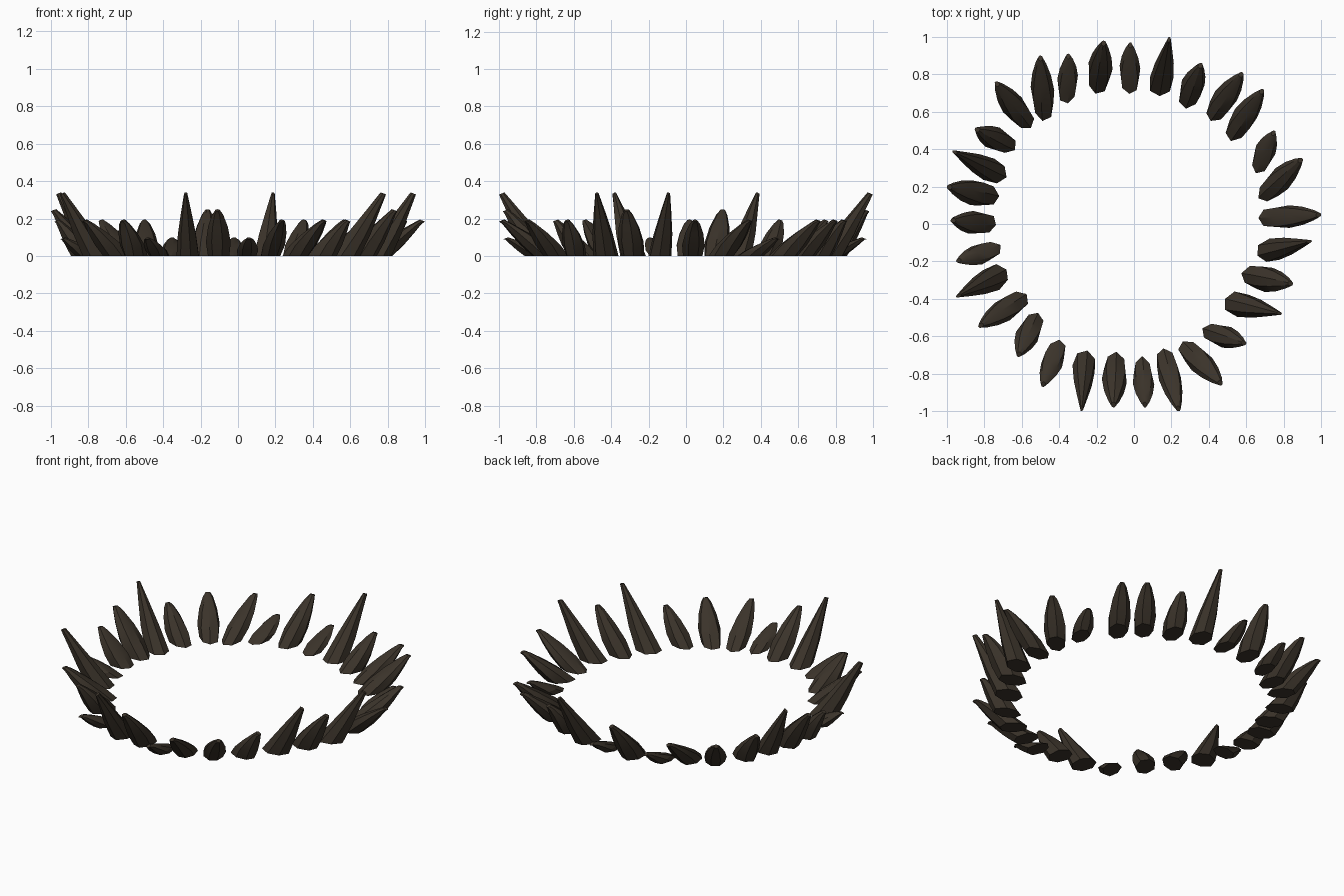
import bpy, bmesh, math, random
from mathutils import Vector

if "Cube" in bpy.data.objects:
    bpy.data.objects.remove(bpy.data.objects["Cube"])

random.seed(4)
rock = bpy.data.materials.new("dark brown rock")
rock.diffuse_color = (0.043, 0.033, 0.023, 1)
rock.use_nodes = True
rock.node_tree.nodes["Principled BSDF"].inputs["Base Color"].default_value = rock.diffuse_color

# Spike kinds: height, half width, base depth, sharpness of lean, (height fraction, width scale) rings
blunt = [(0, .86), (.3, 1), (.62, .8), (.88, .45), (1, .2)]
sharp = [(0, 1), (.35, .8), (.7, .45), (1, .13)]
kinds = {
    "A": (.34, .066, .17, 1.0, sharp),
    "B": (.25, .068, .17, 1.2, blunt),
    "C": (.195, .064, .17, 1.2, blunt),
    "D": (.10, .057, .16, 1.2, blunt),
}

# Each spike: kind, inner foot x y, outer tip x y (irregular ring, clockwise from the back)
spikes = [
    ("D", -.02, .69, -.02, .97), ("A", .13, .68, .19, 1.0), ("C", .27, .62, .36, .86),
    ("C", .40, .55, .58, .81), ("C", .51, .45, .69, .72), ("D", .65, .27, .75, .50),
    ("C", .67, .13, .90, .35), ("C", .66, .03, 1.0, .05), ("A", .65, -.16, .95, -.09),
    ("B", .57, -.27, .85, -.32), ("A", .48, -.41, .79, -.48), ("C", .36, -.56, .60, -.64),
    ("C", .25, -.63, .47, -.86), ("C", .15, -.66, .24, -1.0), ("D", .04, -.71, .06, -.98),
    ("B", -.10, -.68, -.11, -.98), ("A", -.26, -.67, -.28, -1.0), ("D", -.39, -.62, -.49, -.87),
    ("C", -.51, -.47, -.62, -.71), ("C", -.57, -.38, -.83, -.55), ("A", -.67, -.25, -.95, -.39),
    ("D", -.71, -.12, -.95, -.20), ("C", -.73, -.0, -.98, .02), ("B", -.72, .14, -1.0, .20),
    ("A", -.68, .25, -.97, .39), ("C", -.63, .40, -.85, .51), ("C", -.55, .51, -.74, .76),
    ("C", -.48, .55, -.50, .90), ("D", -.36, .64, -.35, .91), ("B", -.20, .69, -.16, .98),
]

SIDES = 7


def make_spike(name, kind, foot, tip):
    height, half_w, depth, lean, rings = kinds[kind]
    out = tip - foot
    length = out.length
    out.normalize()
    side = Vector((-out.y, out.x, 0))
    # irregular cross-section shared by all rings, so the facets run lengthwise
    spin = random.uniform(-.2, .2)
    wobble = [random.uniform(.93, 1.06) for _ in range(SIDES)]
    bm = bmesh.new()
    loops = []
    for t, w in rings:
        near = (length - .03) * t ** lean
        far = depth + (length - depth) * t ** .85
        loop = []
        for i in range(SIDES):
            a = math.pi + spin + math.tau * i / SIDES
            k = wobble[i] if t < 1 else 1
            p = foot + out * ((near + far) / 2 + k * math.cos(a) * (far - near) / 2)
            p += side * (k * math.sin(a) * half_w * w)
            p.z = height * t - (.006 if t == 1 else 0) * (1 + math.cos(a))
            loop.append(bm.verts.new(p))
        loops.append(loop)
    for lo, hi in zip(loops, loops[1:]):
        for i in range(SIDES):
            j = (i + 1) % SIDES
            bm.faces.new((lo[i], lo[j], hi[j], hi[i]))
    bm.faces.new(loops[0][::-1])
    bm.faces.new(loops[-1])
    bmesh.ops.recalc_face_normals(bm, faces=bm.faces)
    mesh = bpy.data.meshes.new(name)
    bm.to_mesh(mesh)
    bm.free()
    mesh.materials.append(rock)
    ob = bpy.data.objects.new(name, mesh)
    bpy.context.collection.objects.link(ob)
    bpy.context.view_layer.objects.active = ob
    ob.select_set(True)


# Ring of outward-leaning rock spikes
for n, (kind, fx, fy, tx, ty) in enumerate(spikes):
    make_spike(f"rock_spike_{n + 1}", kind, Vector((fx, fy, 0)), Vector((tx, ty, 0)))
bpy.ops.object.shade_smooth_by_angle(angle=math.radians(30))
